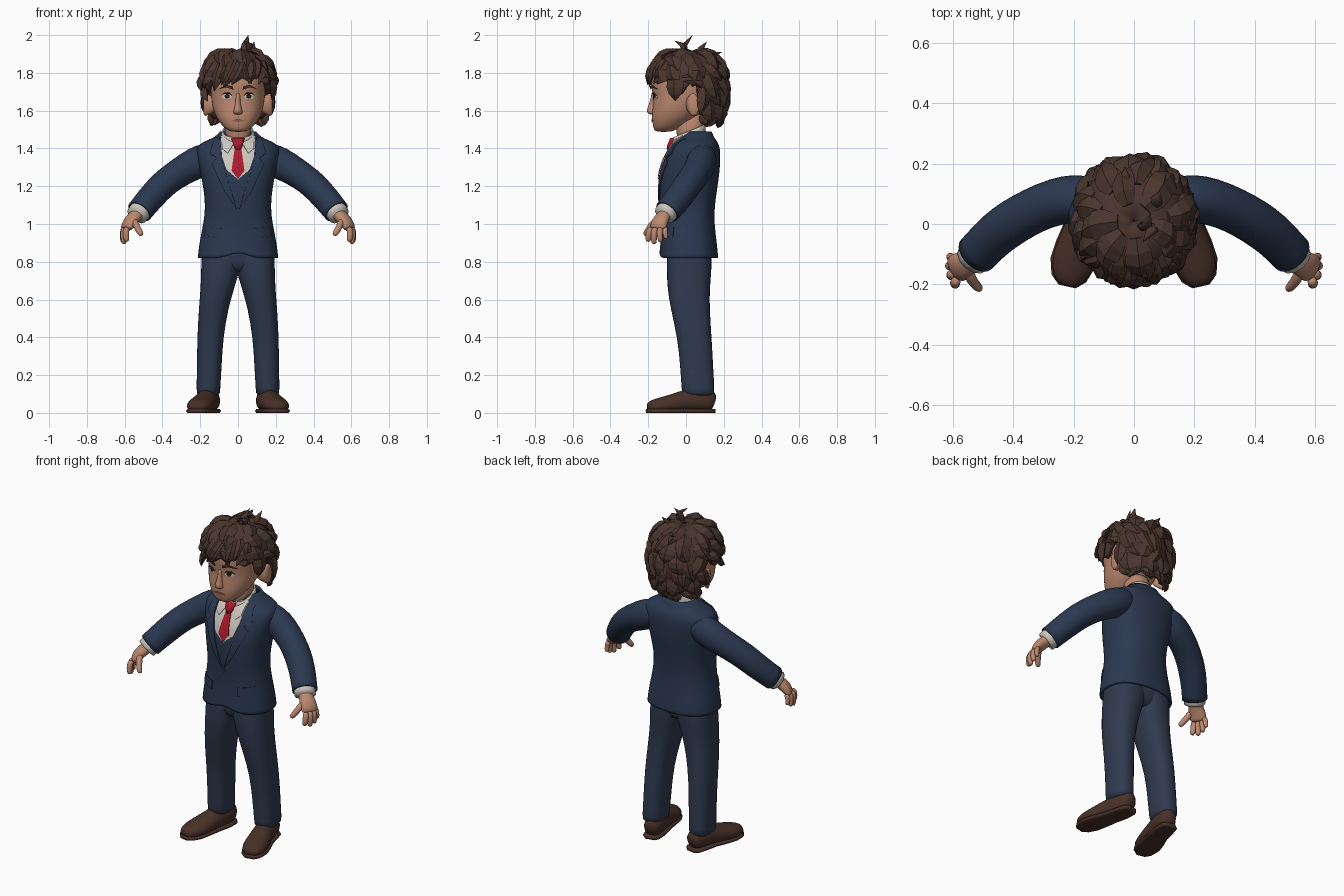
import bpy, bmesh, math, random
from mathutils import Vector
from mathutils.bvhtree import BVHTree

if "Cube" in bpy.data.objects:
    bpy.data.objects.remove(bpy.data.objects["Cube"])

random.seed(4)


def material(name, rgb):
    m = bpy.data.materials.new(name)
    m.diffuse_color = (*rgb, 1)
    m.use_nodes = True
    m.node_tree.nodes["Principled BSDF"].inputs["Base Color"].default_value = m.diffuse_color
    return m


NAVY = material("navy jacket", (0.024, 0.040, 0.080))
SLATE = material("slate trousers", (0.029, 0.043, 0.078))
WHITE = material("shirt white", (0.60, 0.57, 0.51))
RED = material("tie red", (0.42, 0.010, 0.024))
SKIN = material("skin", (0.50, 0.25, 0.16))
HAIR = material("hair brown", (0.068, 0.036, 0.026))
SHOE = material("shoe brown", (0.066, 0.031, 0.021))
DARK = material("dark brown", (0.025, 0.014, 0.011))
LIP = material("lip", (0.33, 0.13, 0.09))


def finish(name, bm, mat, smooth=True, mirror=False, levels=0, solid=0.0):
    bmesh.ops.recalc_face_normals(bm, faces=bm.faces[:])
    me = bpy.data.meshes.new(name)
    bm.to_mesh(me)
    bm.free()
    me.materials.append(mat)
    for p in me.polygons:
        p.use_smooth = smooth
    ob = bpy.data.objects.new(name, me)
    bpy.context.collection.objects.link(ob)
    if levels:
        ob.modifiers.new("smooth", 'SUBSURF').levels = levels
        ob.modifiers["smooth"].render_levels = levels
    if solid:
        ob.modifiers.new("thickness", 'SOLIDIFY').thickness = solid
    if mirror:
        ob.modifiers.new("mirror", 'MIRROR').use_mirror_merge = False
    return ob


def add_skin(bm, rings, caps):
    vs = [[bm.verts.new(p) for p in r] for r in rings]
    n = len(vs[0])
    for a, b in zip(vs, vs[1:]):
        for i in range(n):
            bm.faces.new((a[i], a[(i + 1) % n], b[(i + 1) % n], b[i]))
    if caps:
        bm.faces.new(vs[0])
        bm.faces.new(vs[-1])


def skin(name, rings, mat, caps=True, levels=1, **kw):
    bm = bmesh.new()
    add_skin(bm, rings, caps)
    return finish(name, bm, mat, levels=levels, **kw)


def ring(z, yf, yb, rx, cx=0, tilt=0, n=16, e=2.3):
    """Horizontal rounded section from front yf to back yb."""
    cy, ry, pts = (yf + yb) / 2, (yb - yf) / 2, []
    k = 1 / (2 / 3 + math.cos(math.tau / n) / 3)
    for i in range(n):
        c, s = math.cos(math.tau * i / n), math.sin(math.tau * i / n)
        x = math.copysign(abs(c) ** (2 / e), c) * rx * k
        y = math.copysign(abs(s) ** (2 / e), s) * ry * k
        pts.append(Vector((cx + x, cy + y, z + tilt * y)))
    return pts


def tube_rings(path, n=12, zlo=None, zhi=None):
    """Sections along a path of (x, y, z, half width, half height)."""
    P = [Vector(p[:3]) for p in path]
    d = (P[-1] - P[0]).normalized()
    ref = Vector((0, 1, 0)) if abs(d.z) > .9 else Vector((0, 0, 1))
    out = []
    for i, p in enumerate(path):
        t = (P[min(i + 1, len(P) - 1)] - P[max(i - 1, 0)]).normalized()
        u = t.cross(ref).normalized()
        v = u.cross(t)
        r = []
        for k in range(n):
            a = math.tau * k / n
            q = P[i] + u * math.cos(a) * p[3] + v * math.sin(a) * p[-1]
            if zlo is not None:
                q.z = max(q.z, zlo)
            if zhi is not None:
                q.z = min(q.z, zhi)
            r.append(q)
        out.append(r)
    return out


def tree_of(ob):
    bpy.context.view_layer.update()
    return BVHTree.FromObject(ob, bpy.context.evaluated_depsgraph_get())


def plate(name, pts, tree, off, mat, mirror=False, step=.02):
    """Thin plate with an (x, z) outline, laid on the front of a body."""
    bm = bmesh.new()
    bm.faces.new([bm.verts.new((x, -1, z)) for x, z in pts])
    for axis in (0, 2):
        vals = [p[axis // 2] for p in pts]
        c = math.floor(min(vals) / step) * step + step
        while c < max(vals):
            co, no = Vector((0, 0, 0)), Vector((0, 0, 0))
            co[axis], no[axis] = c, 1
            bmesh.ops.bisect_plane(bm, geom=bm.verts[:] + bm.edges[:] + bm.faces[:],
                                   plane_co=co, plane_no=no)
            c += step
    for v in bm.verts:
        hit = tree.ray_cast(v.co, Vector((0, 1, 0)))[0] or tree.find_nearest(v.co)[0]
        v.co.y = hit.y - off
    return finish(name, bm, mat, mirror=mirror, smooth=False, solid=.004)


def disc(cx, cz, rx, rz, n=12):
    return [(cx + rx * math.cos(math.tau * i / n), cz + rz * math.sin(math.tau * i / n)) for i in range(n)]


def sym(half):
    return half + [(-x, z) for x, z in reversed(half) if x]


# Shoes and soles
foot = [(.138, .152, .05, .03, .045), (.142, .13, .06, .052, .065), (.152, .07, .065, .06, .07),
        (.168, 0, .06, .06, .068), (.188, -.07, .045, .07, .056), (.204, -.13, .038, .074, .047),
        (.216, -.18, .032, .058, .038), (.222, -.207, .028, .028, .024)]
skin("shoe", tube_rings(foot, zlo=.012), SHOE, mirror=True)
skin("sole", tube_rings([(x, y, .01, w + .001, .03) for x, y, z, w, h in foot], zlo=0, zhi=.02),
     SHOE, mirror=True, levels=0)

# Trousers
skin("trouser_leg", [ring(z, f, b, rx, cx, e=2.4) for z, f, b, rx, cx in (
    (.085, -.02, .152, .062, .157), (.12, -.022, .15, .062, .157), (.25, -.03, .143, .065, .152),
    (.4, -.045, .135, .068, .147), (.55, -.08, .124, .077, .130), (.66, -.098, .125, .088, .109),
    (.74, -.1, .133, .099, .096), (.80, -.1, .135, .108, .085), (.9, -.1, .135, .11, .08))], SLATE, mirror=True)
skin("trouser_hips", [ring(*r) for r in ((.74, -.07, .105, .1), (.78, -.088, .122, .16),
     (.84, -.098, .133, .186), (.93, -.1, .135, .185))], SLATE)

# Jacket body with a raised, cut-away front hem
rings = [ring(*r, n=24, e=2.4) for r in (
    (.82, -.14, .17, .212), (.85, -.138, .168, .21), (.92, -.133, .16, .2), (1.0, -.13, .15, .183),
    (1.09, -.135, .15, .171), (1.19, -.145, .165, .182), (1.28, -.135, .178, .2), (1.35, -.11, .182, .213),
    (1.405, -.08, .18, .225), (1.437, -.055, .165, .185), (1.455, -.04, .15, .125), (1.49, -.01, .135, .095))]
for k, lift in ((0, .035), (1, .02)):
    for p in rings[k]:
        if p.y < 0:
            p.z += lift * max(0, 1 - abs(p.x) / .09)
jacket = skin("jacket", rings, NAVY, caps=False, solid=.012)
chest = tree_of(jacket)

# Sleeves, cuffs
skin("sleeve", tube_rings([
    (.13, .085, 1.365, .07, .07), (.19, .086, 1.338, .083, .09), (.26, .075, 1.303, .08, .084),
    (.335, .045, 1.257, .077, .077), (.40, .008, 1.207, .078, .076), (.45, -.028, 1.152, .076, .074),
    (.49, -.066, 1.105, .073, .071), (.522, -.1, 1.065, .072, .069)], n=16), NAVY,
    caps=False, mirror=True, solid=.008)
skin("cuff", tube_rings([(.5, -.075, 1.09, .058, .056), (.525, -.105, 1.06, .06, .058),
     (.535, -.117, 1.046, .059, .057), (.535, -.117, 1.046, .04, .04)]), WHITE, mirror=True, levels=0)

# Hands
skin("palm", tube_rings([(.515, -.09, 1.07, .038, .032), (.545, -.122, 1.04, .042, .034),
     (.57, -.138, 1.015, .05, .034), (.588, -.148, .985, .05, .026), (.594, -.152, .97, .044, .02)]),
     SKIN, mirror=True)
for name, a, b, r in (("little_finger", (.597, -.108, .985), (.608, -.104, .92), .014),
                      ("ring_finger", (.6, -.134, .985), (.609, -.134, .902), .016),
                      ("middle_finger", (.598, -.162, .985), (.602, -.168, .893), .017),
                      ("index_finger", (.587, -.184, .985), (.588, -.2, .905), .017),
                      ("thumb", (.55, -.15, 1.025), (.508, -.218, .938), .018)):
    a, b = Vector(a), Vector(b)
    bow = Vector((.008, -.006, .004))
    skin(name, tube_rings([(*p, w * r, w * r) for p, w in (
        (a, 1.1), (a.lerp(b, .4) + bow, 1.1), (a.lerp(b, .8) + bow * .5, 1), (b, .75))], n=8),
        SKIN, mirror=True)

# Waistcoat, shirt, collar, tie, lapels, pockets
plate("waistcoat", sym([(.1, 1.43), (.095, 1.33), (0, 1.08)]), chest, .002, NAVY)
plate("shirt_front", sym([(.09, 1.465), (.085, 1.36), (.06, 1.285), (0, 1.235)]), chest, .006, WHITE)
skin("shirt_collar", [ring(z, -.072, .105 - d, rx, tilt=.4) for z, rx, d in (
    (1.425, .092, 0), (1.46, .09, 0), (1.492, .083, .004))], WHITE, caps=False, solid=.008)
plate("collar_wing", [(.008, 1.45), (.088, 1.47), (.084, 1.40), (.055, 1.375), (.03, 1.415)],
      chest, .014, WHITE, mirror=True)
plate("tie_blade", sym([(.016, 1.41), (.034, 1.285), (0, 1.24)]), chest, .012, RED)
skin("tie_knot", [ring(z, f, -.05, rx, n=8) for z, f, rx in (
    (1.395, -.1, .017), (1.42, -.096, .024), (1.455, -.082, .032))], RED, levels=0)
plate("lapel", [(.098, 1.465), (.09, 1.35), (.005, 1.075), (.07, 1.17), (.14, 1.32), (.112, 1.35),
                (.15, 1.375), (.125, 1.455)], chest, .009, NAVY, mirror=True)
plate("pocket_flap", [(.085, .975), (.172, .985), (.178, .935), (.085, .925)], chest, .008, NAVY, mirror=True)
plate("jacket_button", disc(.0, 1.06, .01, .01), chest, .006, NAVY)

# Neck, head, nose, ears
skin("neck", [ring(z, f, b, .07) for z, f, b in ((1.42, -.05, .09), (1.5, -.05, .095), (1.6, -.05, .1))], SKIN)
head = skin("head", [ring(*r, n=20) for r in (
    (1.487, -.155, -.08, .035), (1.5, -.17, -.05, .062), (1.525, -.175, -.01, .088), (1.56, -.181, .05, .112),
    (1.6, -.178, .09, .13), (1.65, -.173, .13, .14), (1.69, -.174, .15, .143), (1.73, -.186, .165, .145),
    (1.8, -.182, .17, .145), (1.86, -.14, .15, .125), (1.9, -.08, .1, .08))], SKIN)
face = tree_of(head)
skin("nose", [ring(z, f, -.14, rx, n=8) for z, f, rx in (
    (1.578, -.188, .018), (1.588, -.205, .025), (1.602, -.209, .023), (1.63, -.197, .015),
    (1.66, -.187, .012), (1.7, -.183, .014))], SKIN)
skin("ear", [[Vector((x, .028 + (x - .15) * .5 + math.cos(a) * ry, 1.632 + math.sin(a) * rz - math.cos(a) * .004))
              for a in (math.tau * i / 12 for i in range(12))]
             for x, ry, rz in ((.12, .02, .04), (.15, .026, .052), (.172, .033, .066), (.185, .028, .058))],
     SKIN, mirror=True)

# Face details
plate("eye_white", disc(.06, 1.675, .028, .014), face, .003, WHITE, mirror=True)
plate("iris", disc(.058, 1.676, .013, .013), face, .006, DARK, mirror=True)
plate("upper_lid", [(.03, 1.678), (.045, 1.688), (.07, 1.69), (.09, 1.68), (.072, 1.696), (.044, 1.695)],
      face, .008, DARK, mirror=True)
plate("eyebrow", [(.025, 1.712), (.06, 1.724), (.1, 1.715), (.062, 1.736), (.026, 1.727)],
      face, .006, HAIR, mirror=True)
plate("mouth", sym([(0, 1.551), (.012, 1.555), (.035, 1.547), (.012, 1.54), (0, 1.539)]), face, .004, LIP)


# Hair: a cap with a hairline, covered by rows of tapered locks
def hair_point(lat, az, k=1.0):
    la, a = math.radians(lat), math.radians(az)
    h = abs(math.cos(la)) ** .72 if lat > 0 else math.cos(la * .62)
    return Vector((.187 * k * h * math.sin(a), .01 - .2 * k * h * math.cos(a),
                   1.73 + (.19 if lat > 0 else .207) * k * math.sin(la)))


def hairline(az):
    a = abs((az + 180) % 360 - 180)
    knots = ((0, 12), (40, 17), (60, 5), (70, -12), (84, -12), (92, 8), (104, 2), (114, -55), (181, -68))
    for (a0, l0), (a1, l1) in zip(knots, knots[1:]):
        if a <= a1:
            return l0 + (l1 - l0) * (a - a0) / (a1 - a0)


skin("hair_cap", [[hair_point(hairline(az) + (89.9 - hairline(az)) * t / 10, az) for az in range(0, 360, 8)]
                  for t in range(11)], HAIR, caps=False, levels=0, solid=.03)


def lock(bm, lat, az, end, width, sweep, lift):
    rings = []
    for t, w in ((0, .5), (.25, .95), (.5, 1), (.75, .72), (1, .05)):
        la, a = lat + (end - lat) * t, az + sweep * t * t
        p = hair_point(la, a, 1.0 + .06 * math.sin(math.pi * min(t * .8, 1)) + lift * t ** 3)
        out = (p - Vector((0, .01, 1.73))).normalized()
        side = (hair_point(la, a + 3) - hair_point(la, a - 3)).normalized() * width * w
        rings.append([p - side, p + out * .022 * w, p + side, p - out * .025 * w])
    add_skin(bm, rings, True)


bm = bmesh.new()
for lat, n, length in ((80, 6, 46), (60, 9, 42), (39, 12, 38), (18, 14, 36), (-2, 16, 34), (-22, 17, 32), (-42, 18, 28)):
    for i in range(n):
        az = (i + random.uniform(-.25, .25)) * 360 / n + lat
        base = hairline(az)
        if lat > base + 5:
            end = max(lat - length * random.uniform(.85, 1.2), base - 9)
            lock(bm, lat, az, end, random.uniform(.036, .052), random.uniform(-22, 22), random.uniform(.0, .12))
# swept fringe
for az in range(-52, 60, 14):
    lock(bm, 48, az + 8, (-3 if az < 0 else 6) + random.uniform(-5, 5), .042, random.uniform(-26, -8), .05)
finish("hair_locks", bm, HAIR, smooth=False)

# Upright tuft at the crown
for pts in (((.03, -.01, 1.88), (.04, -.005, 1.95), (.055, .035, 2.0)),
            ((.05, .0, 1.88), (.06, -.02, 1.95), (.03, -.06, 1.97)),
            ((.06, .05, 1.87), (.075, .08, 1.93), (.085, .11, 1.965)),
            ((-.03, .1, 1.86), (-.03, .15, 1.9), (-.03, .19, 1.91))):
    skin("hair_tuft", tube_rings([(*p, w, w * .7) for p, w in zip(pts, (.03, .02, .001))], n=6), HAIR, levels=0)
